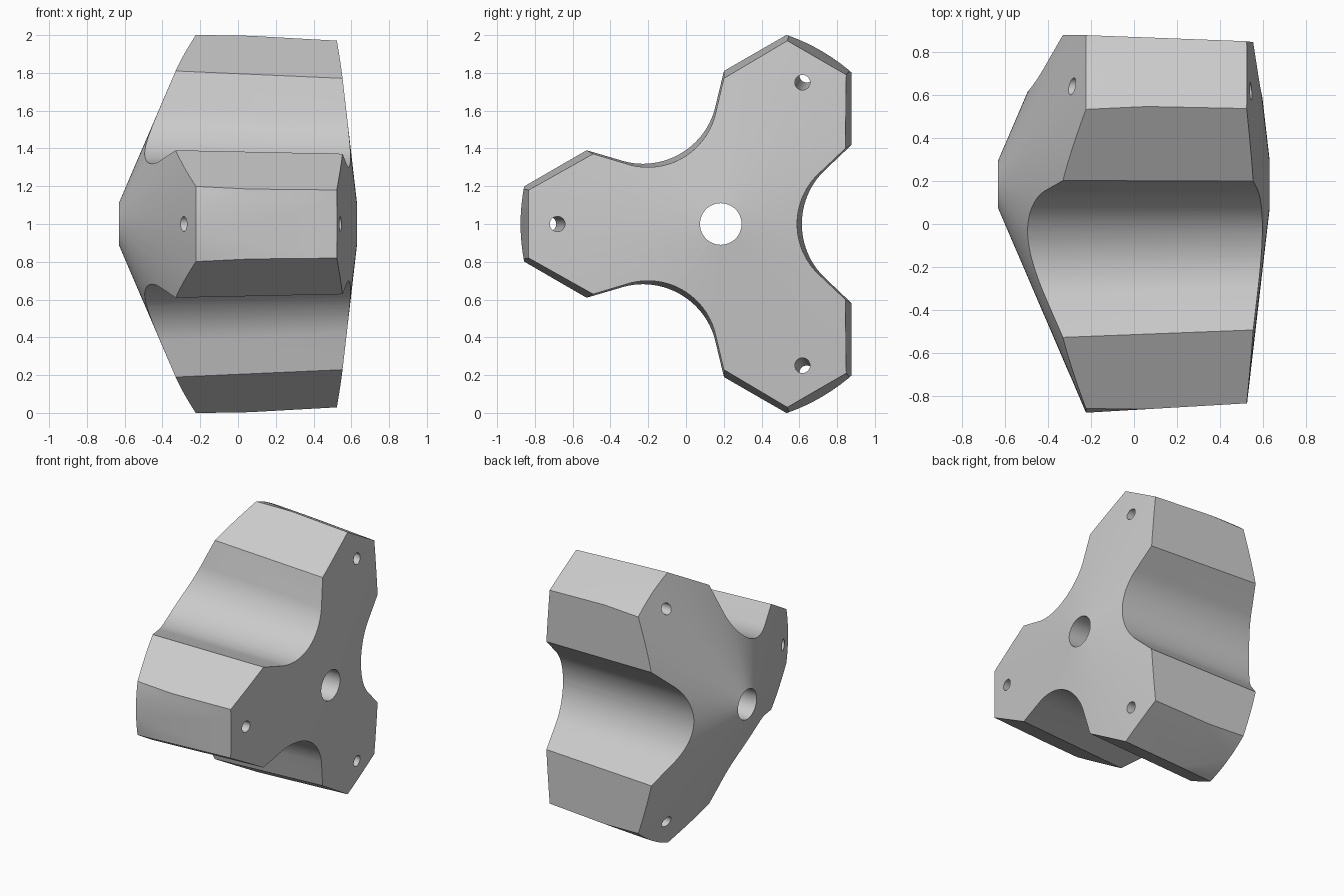
import bpy, bmesh
from math import sin, cos, pi, radians, atan2, hypot
from mathutils import Vector

cube = bpy.data.objects.get("Cube")
if cube:
    bpy.data.objects.remove(cube, do_unlink=True)

AXIS_Y, AXIS_Z = 0.184, 1.0      # the body's long axis runs along x
TAPER = 0.055                    # shrink per unit of x


def scale_at(x):
    return 1 - TAPER * (x + 0.22)


def loft(name, rings):
    """Closed solid through rings of (x, y, z) points around the body axis."""
    bm = bmesh.new()
    loops = [[bm.verts.new((x, y + AXIS_Y, z + AXIS_Z)) for x, y, z in r] for r in rings]
    for a, b in zip(loops, loops[1:]):
        for i in range(len(a)):
            j = (i + 1) % len(a)
            bm.faces.new((a[i], a[j], b[j], b[i]))
    bm.faces.new(loops[0])
    bm.faces.new(loops[-1])
    bmesh.ops.recalc_face_normals(bm, faces=bm.faces)
    mesh = bpy.data.meshes.new(name)
    bm.to_mesh(mesh)
    bm.free()
    obj = bpy.data.objects.new(name, mesh)
    bpy.context.collection.objects.link(obj)
    return obj


def circle(x, r, n, cy=0, cz=0):
    return [(x, cy + r * cos(2 * pi * i / n), cz + r * sin(2 * pi * i / n)) for i in range(n)]


def apply_boolean(obj, tool, operation):
    tool.hide_render = True
    mod = obj.modifiers.new("cut", 'BOOLEAN')
    mod.object, mod.operation, mod.solver = tool, operation, 'EXACT'
    bpy.context.view_layer.objects.active = obj
    bpy.ops.object.modifier_apply(modifier=mod.name)
    bpy.data.objects.remove(tool, do_unlink=True)


# Three-lobed cross-section: half a lobe, then half a rounded notch, repeated
def cross_section():
    tip, shoulder = (1.06, 0.188), (0.706, 0.388)
    floor, radius, steps = 0.423, 0.386, 24
    notch = []
    for i in range(steps + 1):
        a = radians(-45 + 90 * i / steps)
        d, t = floor + radius * (1 - cos(a)), radius * sin(a)
        notch.append((hypot(d, t), atan2(t, d) + pi / 3))
    polar = [(hypot(*p), s * atan2(p[1], p[0]))
             for p, s in ((shoulder, -1), (tip, -1), (tip, 1), (shoulder, 1))] + notch
    return [(r * cos(a + k * 2 * pi / 3 + pi), r * sin(a + k * 2 * pi / 3 + pi))
            for k in range(3) for r, a in polar]


section = cross_section()
body = loft("three_lobed_body", [[(x, y * scale_at(x), z * scale_at(x)) for y, z in section]
                                 for x in (-0.8, 0.8)])

# Turned envelope: steep cone on one end, shallow cone on the other
envelope = loft("turned_envelope", [circle(x, r, 128) for x, r in
                ((-0.657, 0.05), (-0.223, 1.06), (0.52, 1.06), (0.637, 0.05))])
apply_boolean(body, envelope, 'INTERSECT')

# Central bore
apply_boolean(body, loft("bore", [circle(x, 0.11, 64) for x in (-1, 1)]), 'DIFFERENCE')

# One slanted pin hole per lobe
for k in range(3):
    a = pi + k * 2 * pi / 3
    rings = []
    for x in (-1, 1):
        r = 0.91 - TAPER * (x + 0.28)
        rings.append(circle(x, 0.04, 32, r * cos(a), r * sin(a)))
    apply_boolean(body, loft("pin_hole", rings), 'DIFFERENCE')

# Plain grey material
grey = bpy.data.materials.new("light_grey")
grey.use_nodes = True
colour = (0.6, 0.6, 0.6, 1)
grey.diffuse_color = colour
grey.node_tree.nodes["Principled BSDF"].inputs["Base Color"].default_value = colour
body.data.materials.clear()
body.data.materials.append(grey)
for face in body.data.polygons:
    face.material_index = 0

bpy.ops.object.select_all(action='DESELECT')
body.select_set(True)
bpy.context.view_layer.objects.active = body
bpy.ops.object.shade_smooth_by_angle(angle=radians(20))
